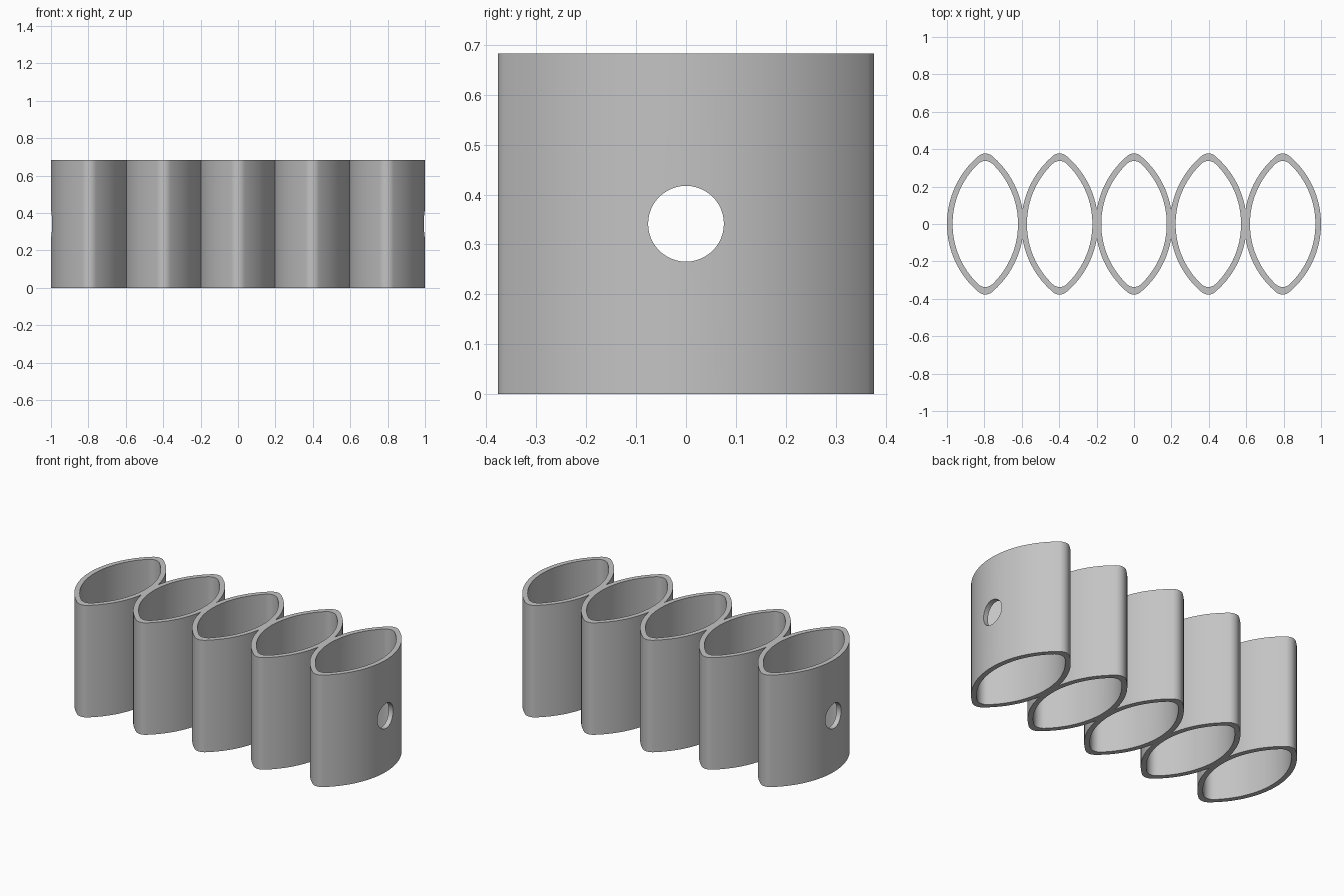
import bpy, bmesh
from math import sqrt, sin, cos, atan2, pi

if "Cube" in bpy.data.objects:
    bpy.data.objects.remove(bpy.data.objects["Cube"], do_unlink=True)

COUNT = 5
SPACING = 0.3975
HALF_W = 0.205
WALL = 0.03
RADIUS = 0.476      # radius of the long side arcs
TIP = 0.055         # radius of the rounded tips
HEIGHT = 0.683
HOLE = 0.076
offset = RADIUS - HALF_W
centres = [(i - (COUNT - 1) / 2) * SPACING for i in range(COUNT)]


def quarter(radius, start=0.0, steps=16, tip_steps=6):
    """Quarter of a rounded lens, from its widest point up to its tip."""
    c = sqrt((radius - TIP) ** 2 - offset ** 2)
    end = atan2(c, offset)
    pts = []
    for k in range(steps + 1):
        a = start + (end - start) * k / steps
        pts.append((radius * cos(a) - offset, radius * sin(a)))
    for k in range(1, tip_steps + 1):
        a = end + (pi / 2 - end) * k / tip_steps
        pts.append((TIP * cos(a), c + TIP * sin(a)))
    return pts


def arch(q):
    """Upper half of a lens, from left to right."""
    return [(-x, y) for x, y in q[:-1]] + q[::-1]


def add_loop(curve, pts):
    spline = curve.splines.new('POLY')
    spline.points.add(len(pts) - 1)
    for p, (x, y) in zip(spline.points, pts):
        p.co = (x, y, 0, 1)
    spline.use_cyclic_u = True


# Joined outer outline: neighbouring lenses meet halfway between centres
meet = sqrt(RADIUS ** 2 - (SPACING / 2 + offset) ** 2)
meet_angle = atan2(meet, SPACING / 2 + offset)
full, clipped = quarter(RADIUS), quarter(RADIUS, meet_angle)
upper = []
for i, cx in enumerate(centres):
    left = arch(full if i == 0 else clipped)
    right = arch(full if i == COUNT - 1 else clipped)
    half = len(left) // 2
    pts = left[:half] + right[half:]
    upper += [(x + cx, y) for x, y in (pts if i == 0 else pts[1:])]

curve = bpy.data.curves.new("tube_outline", 'CURVE')
curve.dimensions = '2D'
curve.fill_mode = 'BOTH'
curve.extrude = HEIGHT / 2
add_loop(curve, upper + [(x, -y) for x, y in upper[-2:0:-1]])

# Inner openings
inner = arch(quarter(RADIUS - WALL))
for cx in centres:
    loop = inner + [(x, -y) for x, y in inner[-2:0:-1]]
    add_loop(curve, [(x + cx, y) for x, y in loop])

tubes = bpy.data.objects.new("tube_row", curve)
bpy.context.collection.objects.link(tubes)
tubes.location.z = HEIGHT / 2
bpy.ops.object.select_all(action='DESELECT')
bpy.context.view_layer.objects.active = tubes
tubes.select_set(True)
bpy.ops.object.convert(target='MESH')
tubes = bpy.context.view_layer.objects.active

# Weld caps to walls
bm = bmesh.new()
bm.from_mesh(tubes.data)
bmesh.ops.remove_doubles(bm, verts=bm.verts, dist=0.0001)
bmesh.ops.recalc_face_normals(bm, faces=bm.faces)
bm.to_mesh(tubes.data)
bm.free()

# Round hole through the whole row
bpy.ops.mesh.primitive_cylinder_add(vertices=48, radius=HOLE, depth=3,
                                    location=(0, 0, HEIGHT / 2),
                                    rotation=(0, pi / 2, 0))
cutter = bpy.context.object
cutter.name = "hole_cutter"
cutter.hide_render = True
bpy.ops.object.select_all(action='DESELECT')
bpy.context.view_layer.objects.active = tubes
tubes.select_set(True)
cut = tubes.modifiers.new("hole", 'BOOLEAN')
cut.operation = 'DIFFERENCE'
cut.solver = 'EXACT'
cut.object = cutter
bpy.ops.object.modifier_apply(modifier=cut.name)
bpy.data.objects.remove(cutter, do_unlink=True)

# Plain grey material
grey = bpy.data.materials.new("light_grey")
grey.use_nodes = True
colour = (0.55, 0.55, 0.55, 1)
grey.diffuse_color = colour
grey.node_tree.nodes["Principled BSDF"].inputs["Base Color"].default_value = colour
tubes.data.materials.clear()
tubes.data.materials.append(grey)
for face in tubes.data.polygons:
    face.material_index = 0
bpy.ops.object.shade_smooth_by_angle(angle=pi / 6)
